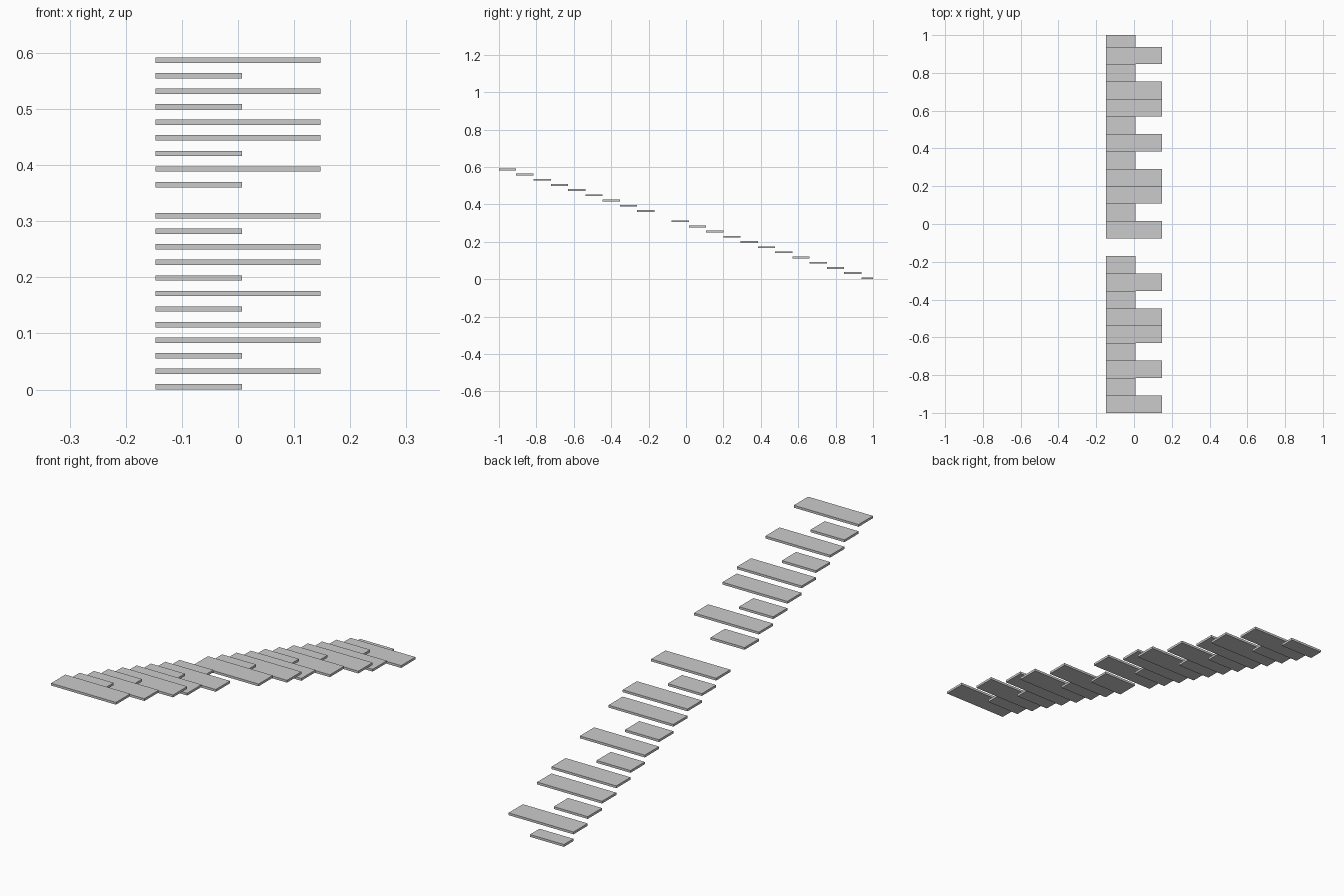
import bpy

if "Cube" in bpy.data.objects:
    bpy.data.objects.remove(bpy.data.objects["Cube"])

# Stair run: treads climb from the back (+y) to the front (-y)
# L = full-width tread, S = short tread, "." = missing tread
PATTERN = "SLSLLSLSLLSL.SLSLLSLSL"
LEFT, LONG_RIGHT, SHORT_RIGHT = -0.147, 0.147, 0.007
DEPTH = 0.0923
RISE = 0.02773
THICK = 0.0095


def add_tread(name, x0, x1, y0, y1, z0):
    bpy.ops.mesh.primitive_cube_add(
        size=1, location=((x0 + x1) / 2, (y0 + y1) / 2, z0 + THICK / 2))
    tread = bpy.context.object
    tread.name = name
    tread.scale = (x1 - x0, y1 - y0, THICK)
    bpy.ops.object.transform_apply(location=False, rotation=False, scale=True)


top = len(PATTERN) - 1
for i, kind in enumerate(PATTERN):
    if kind == ".":
        continue
    front = -1 + (top - i) * DEPTH
    back = min(front + DEPTH, 1.0)  # the bottom tread is shallower
    right = LONG_RIGHT if kind == "L" else SHORT_RIGHT
    label = "long_tread" if kind == "L" else "short_tread"
    add_tread(f"{label}_{i + 1:02d}", LEFT, right, front, back, i * RISE)
